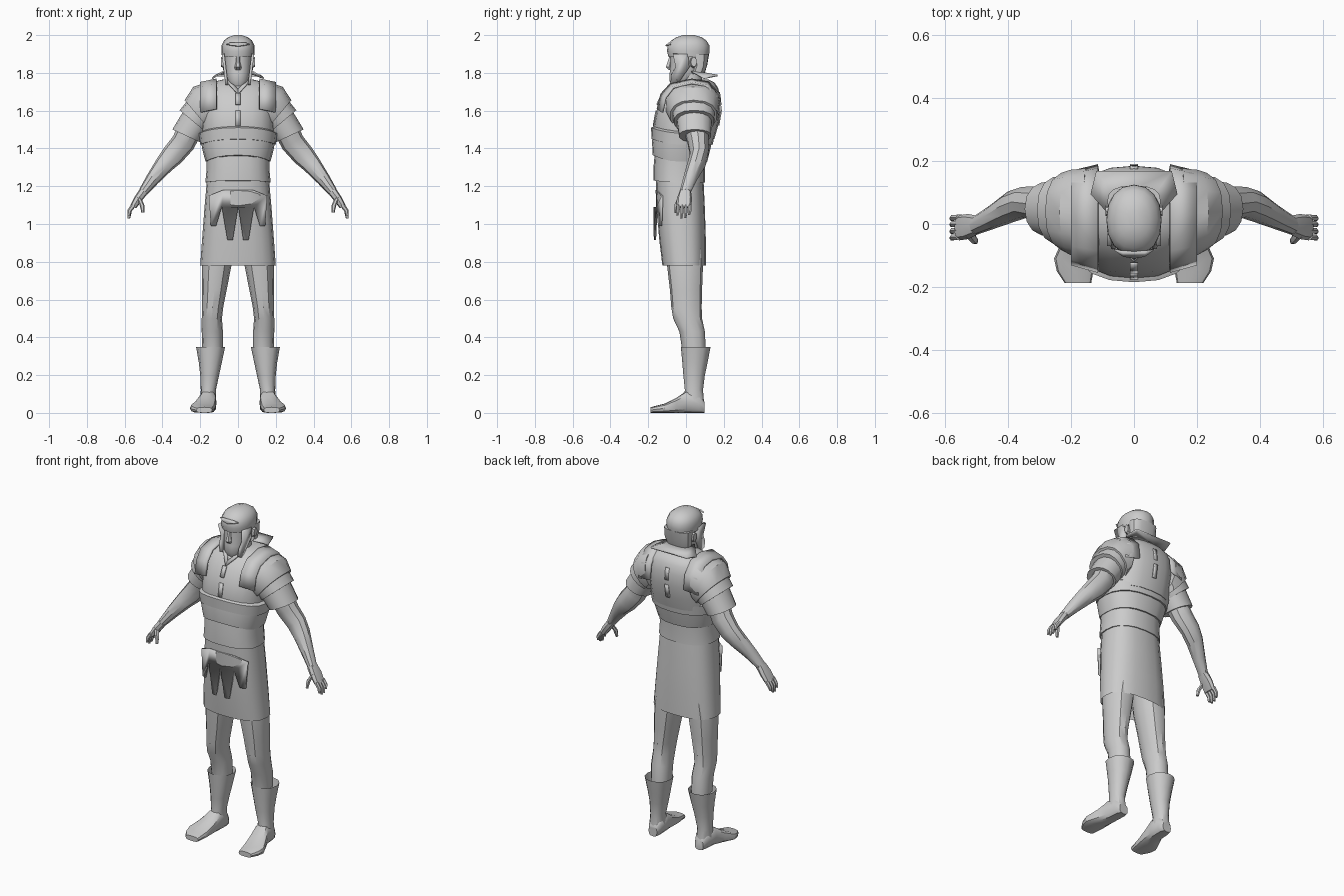
import bpy, bmesh, math
from mathutils import Vector

grey = bpy.data.materials.new("plain_grey")
grey.diffuse_color = (0.6, 0.6, 0.6, 1)


def finish(name, bm, mirror=False, thick=0):
    bmesh.ops.recalc_face_normals(bm, faces=bm.faces[:])
    me = bpy.data.meshes.new(name)
    bm.to_mesh(me)
    bm.free()
    me.materials.append(grey)
    ob = bpy.data.objects.new(name, me)
    bpy.context.collection.objects.link(ob)
    if thick:
        ob.modifiers.new("thickness", 'SOLIDIFY').thickness = thick
    if mirror:
        m = ob.modifiers.new("mirror", 'MIRROR')
        m.use_mirror_merge = False
    return ob


def sp(v, p):
    return math.copysign(abs(v) ** (2 / p), v)


def loft(name, rings, mirror=False, n=12, p=2.0, caps=(True, True), arch=0.0, foot=False):
    """Rings are (x, y, z, tilt in degrees, radius along tilt, radius along depth)."""
    bm = bmesh.new()
    loops = []
    for x, y, z, ang, ru, rv in rings:
        a = math.radians(ang)
        u = Vector((math.sin(a), 0, math.cos(a)))
        v = Vector((0, 0, 1)) if foot else Vector((0, 1, 0))
        loop = []
        for i in range(n):
            t = 2 * math.pi * i / n
            c, s = sp(math.cos(t), p), sp(math.sin(t), p)
            co = Vector((x, y, z)) + u * (ru * c) + v * (rv * s)
            co.z += arch * max(0, -s) ** 2
            loop.append(bm.verts.new(co))
        loops.append(loop)
    for a, b in zip(loops, loops[1:]):
        for i in range(n):
            j = (i + 1) % n
            bm.faces.new((a[i], a[j], b[j], b[i]))
    if caps[0]:
        bm.faces.new(loops[0])
    if caps[1]:
        bm.faces.new(loops[-1])
    return finish(name, bm, mirror)


def level(rows):
    """Rows (z, half width, front y, back y) to level rings about x = 0."""
    return [(0, (f + b) / 2, z, 90, w, (b - f) / 2) for z, w, f, b in rows]


def side(rows):
    """Rows (z, inner x, outer x, front y, back y) to level rings on one side."""
    return [((i + o) / 2, (f + b) / 2, z, 90, (o - i) / 2, (b - f) / 2) for z, i, o, f, b in rows]


def plate(name, pts, thick, mirror=False):
    bm = bmesh.new()
    bm.faces.new([bm.verts.new(q) for q in pts])
    return finish(name, bm, mirror, thick)


# Tunic skirt and torso armour
loft("skirt", level([(0.78, .2, -.125, .105), (0.92, .19, -.142, .105), (1.08, .178, -.155, .1),
                     (1.25, .163, -.16, .092)]), n=20, p=2.5, caps=(False, True))
loft("waist_band", level([(1.22, .173, -.172, .1), (1.29, .166, -.172, .1), (1.37, .168, -.165, .105)]),
     n=20, p=2.4, arch=0.01)
loft("middle_band", level([(1.33, .172, -.176, .112), (1.40, .19, -.18, .13), (1.45, .197, -.175, .14)]),
     n=20, p=2.4, arch=0.035)
loft("upper_band", level([(1.42, .2, -.182, .142), (1.48, .207, -.185, .152), (1.49, .19, -.165, .145)]),
     n=20, p=2.4, arch=0.03)
loft("chest_armour", level([(1.45, .188, -.165, .15), (1.52, .192, -.172, .17), (1.60, .192, -.157, .185),
                            (1.67, .19, -.125, .184), (1.72, .178, -.085, .17), (1.75, .14, -.045, .15),
                            (1.765, .08, -.01, .12)]), n=20, p=2.5)

# Clasps on the chest and back, and the collar notch
for name, z0, z1, y0, y1 in (("upper_front_clasp", 1.63, 1.69, -.15, -.122), ("lower_front_clasp", 1.52, 1.60, -.176, -.162),
                             ("upper_back_clasp", 1.63, 1.70, .188, .18), ("lower_back_clasp", 1.52, 1.60, .176, .19)):
    plate(name, [(-.012, y0, z0), (.012, y0, z0), (.012, y1, z1), (-.012, y1, z1)], 0.008)
plate("collar_flap", [(0, -.122, 1.69), (.07, -.05, 1.765), (.055, -.035, 1.775), (0, -.1, 1.715)], 0.008, True)

# Shoulder straps running over from chest to back
bm = bmesh.new()
prof = [(-.155, 1.61), (-.135, 1.69), (-.085, 1.745), (.03, 1.77), (.12, 1.755), (.178, 1.69), (.19, 1.60)]
rows = [[bm.verts.new((x, .03 + (y - .03) * k, z - d)) for y, z in prof]
        for x, k, d in ((.115, 1, 0), (.2, .87, .018))]
for i in range(len(prof) - 1):
    bm.faces.new((rows[0][i], rows[0][i + 1], rows[1][i + 1], rows[1][i]))
finish("shoulder_strap", bm, True, 0.012)

# Overlapping shoulder plates and sleeve
loft("shoulder_plate_upper", [(.15, .035, 1.63, 5, .122, .145), (.19, .037, 1.61, 22, .125, .138),
                              (.213, .04, 1.573, 40, .108, .125)], True, 14, 2.3)
loft("shoulder_plate_lower", [(.2, .04, 1.585, 35, .1, .115), (.238, .043, 1.543, 50, .092, .108)], True, 14, 2.3)
loft("sleeve", [(.215, .043, 1.56, 45, .085, .095), (.275, .048, 1.467, 65, .08, .086)], True, 14, 2.2)

# Arms and hands
loft("arm", [(.24, .05, 1.53, 60, .065, .07), (.29, .065, 1.43, 58, .064, .058), (.345, .07, 1.365, 48, .06, .05),
             (.39, .055, 1.315, 50, .05, .05), (.45, .022, 1.24, 52, .037, .038),
             (.502, -.004, 1.17, 55, .025, .03)], True, 10)
loft("palm", [(.498, -.004, 1.175, 55, .024, .03), (.527, -.008, 1.135, 62, .022, .04),
              (.555, -.012, 1.09, 68, .017, .04)], True, 8, 2.6)
for i, (y, tip) in enumerate(((-.042, 1.045), (-.021, 1.03), (.0, 1.033), (.02, 1.048))):
    loft("finger_%d" % (i + 1), [(.553, y, 1.1, 70, .014, .011), (.574, y, 1.07, 80, .012, .01),
                                 (.578, y - .004, tip, 95, .008, .007)], True, 6)
loft("thumb", [(.525, -.03, 1.14, 65, .016, .016), (.508, -.05, 1.1, 85, .013, .013),
               (.503, -.057, 1.06, 95, .008, .008)], True, 6)

# Legs, boots and feet
loft("leg", side([(0.98, .01, .16, -.11, .09), (0.78, .035, .19, -.1, .09), (0.65, .06, .19, -.085, .085),
                  (0.56, .078, .19, -.078, .083), (0.5, .085, .192, -.068, .085), (0.43, .08, .192, -.035, .1),
                  (0.33, .08, .19, -.02, .105)]), True, 12, 2.2)
loft("boot", side([(0.35, .068, .222, -.027, .13), (0.27, .085, .208, -.02, .115), (0.2, .1, .2, -.014, .1),
                   (0.12, .117, .197, -.006, .09), (0.06, .115, .2, -.015, .095)]), True, 12, 2.2, (False, True))
loft("foot", [(x, y, h / 2, 90, w, h / 2) for x, y, w, h in (
    (.155, .097, .028, .06), (.156, .07, .042, .1), (.16, .0, .045, .115), (.172, -.05, .055, .08),
    (.188, -.11, .066, .05), (.187, -.15, .058, .04), (.178, -.188, .042, .03))], True, 12, 3, foot=True)

# Hanging apron of tapered straps
top, pts = 1.15, [(-.155, 1.15)]
for x, z in ((-.13, .99), (-.042, .915), (.042, .915), (.13, .99)):
    pts += [(x - .014, z), (x + .014, z), (x * .99 + .043, 1.09)]
pts[-1] = (.155, 1.15)
pts += [(.08, 1.18), (-.08, 1.18)]
plate("apron_straps", [(x, -.172 + 1.8 * x * x, z) for x, z in pts], 0.008)

# Head and neck
loft("neck", level([(1.66, .07, -.04, .1), (1.74, .06, -.035, .085), (1.83, .06, -.03, .085)]), n=12)
loft("head", level([(1.73, .035, -.075, -.015), (1.76, .056, -.09, .04), (1.80, .066, -.088, .08),
                    (1.85, .072, -.083, .095), (1.92, .076, -.085, .1)]), n=14, p=2.3)
loft("nose", [(0, -.08, 1.815, 90, .016, .012), (0, -.089, 1.83, 90, .018, .021),
              (0, -.083, 1.86, 90, .011, .016), (0, -.078, 1.895, 90, .01, .008)], n=6)

# Helmet bowl, brow, back shell, neck guard and cheek guards
loft("helmet_bowl", level([(1.885, .085, -.093, .12), (1.915, .088, -.1, .125), (1.945, .087, -.098, .124),
                           (1.972, .074, -.078, .108), (1.99, .05, -.048, .08), (2.0, .02, -.015, .045)]), n=16, p=2.2)
loft("helmet_back", level([(1.795, .075, .025, .098), (1.84, .082, .04, .112), (1.9, .085, .02, .122)]), n=16, p=2.6)
plate("helmet_brow", [(-.062, -.084, 1.955), (-.035, -.104, 1.95), (0, -.11, 1.945), (.035, -.104, 1.95),
                      (.062, -.084, 1.955), (.035, -.09, 1.962), (-.035, -.09, 1.962)], 0.008)
bm = bmesh.new()
inner = [(-.08, .03, 1.81), (-.06, .085, 1.805), (.06, .085, 1.805), (.08, .03, 1.81)]
outer = [(-.138, .095, 1.775), (-.12, .168, 1.79), (.12, .168, 1.79), (.138, .095, 1.775)]
a = [bm.verts.new(q) for q in inner]
b = [bm.verts.new(q) for q in outer]
for i in range(3):
    bm.faces.new((a[i], a[i + 1], b[i + 1], b[i]))
finish("neck_guard", bm, thick=0.008)
guard = [(-.07, 1.9), (.012, 1.9), (.018, 1.83), (-.02, 1.775), (-.05, 1.73), (-.082, 1.745), (-.078, 1.79), (-.055, 1.83)]
plate("cheek_guard", [(.086 - (1.9 - z) * .12, y, z) for y, z in guard], 0.014, True)
loft("ear", [(.07, .038, 1.855, 0, .03, .018), (.09, .042, 1.858, 0, .026, .016)], True, 8)

# Smooth shading with sharp edges kept
for ob in bpy.data.objects:
    ob.select_set(True)
    bpy.context.view_layer.objects.active = ob
bpy.ops.object.shade_smooth_by_angle(angle=math.radians(35))
